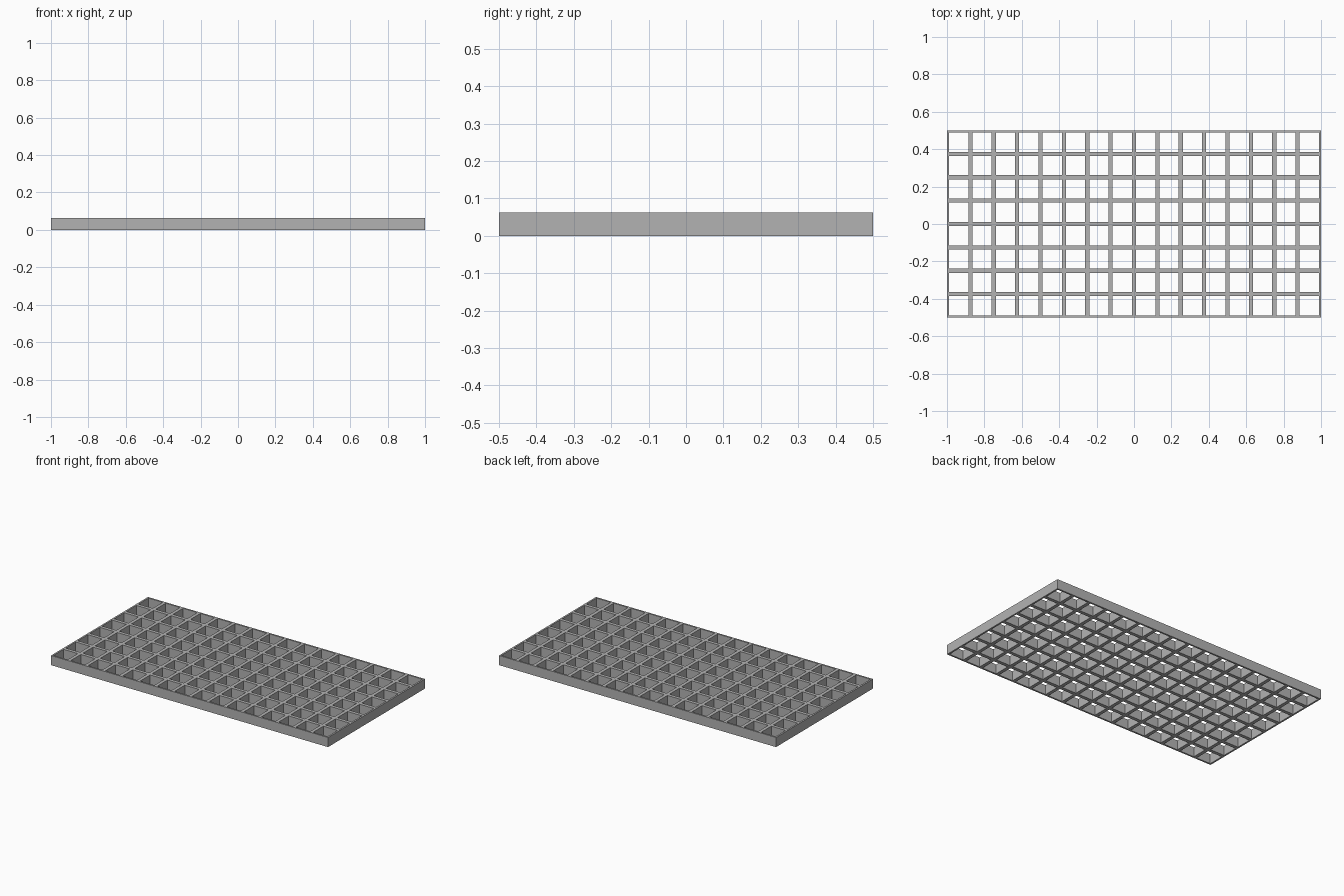
import bpy
import bmesh
from mathutils import Matrix

cube = bpy.data.objects.get("Cube")
if cube:
    bpy.data.objects.remove(cube, do_unlink=True)

LENGTH, WIDTH, HEIGHT = 2.0, 1.0, 0.0625
COLUMNS, ROWS = 16, 8
BAR = 0.022

# Painted metal
metal = bpy.data.materials.new("grey metal")
metal.use_nodes = True
colour = (0.45, 0.45, 0.45, 1)
metal.diffuse_color = colour
metal.node_tree.nodes["Principled BSDF"].inputs["Base Color"].default_value = colour

# Flat lattice: inset every cell and open its middle
bm = bmesh.new()
bmesh.ops.create_grid(bm, x_segments=COLUMNS, y_segments=ROWS, size=0.5,
                      matrix=Matrix.Diagonal((LENGTH, WIDTH, 1, 1)))
cells = bm.faces[:]
bmesh.ops.inset_individual(bm, faces=cells, thickness=BAR / 2, use_even_offset=True)
bmesh.ops.delete(bm, geom=cells, context='FACES')

# Raise the lattice into deep bars with a closed rim
raised = bmesh.ops.extrude_face_region(bm, geom=bm.faces[:], use_keep_orig=True)["geom"]
bmesh.ops.translate(bm, vec=(0, 0, HEIGHT),
                    verts=[v for v in raised if isinstance(v, bmesh.types.BMVert)])
bmesh.ops.recalc_face_normals(bm, faces=bm.faces[:])

mesh = bpy.data.meshes.new("grating")
bm.to_mesh(mesh)
bm.free()
mesh.materials.append(metal)
grating = bpy.data.objects.new("grating", mesh)
bpy.context.scene.collection.objects.link(grating)
